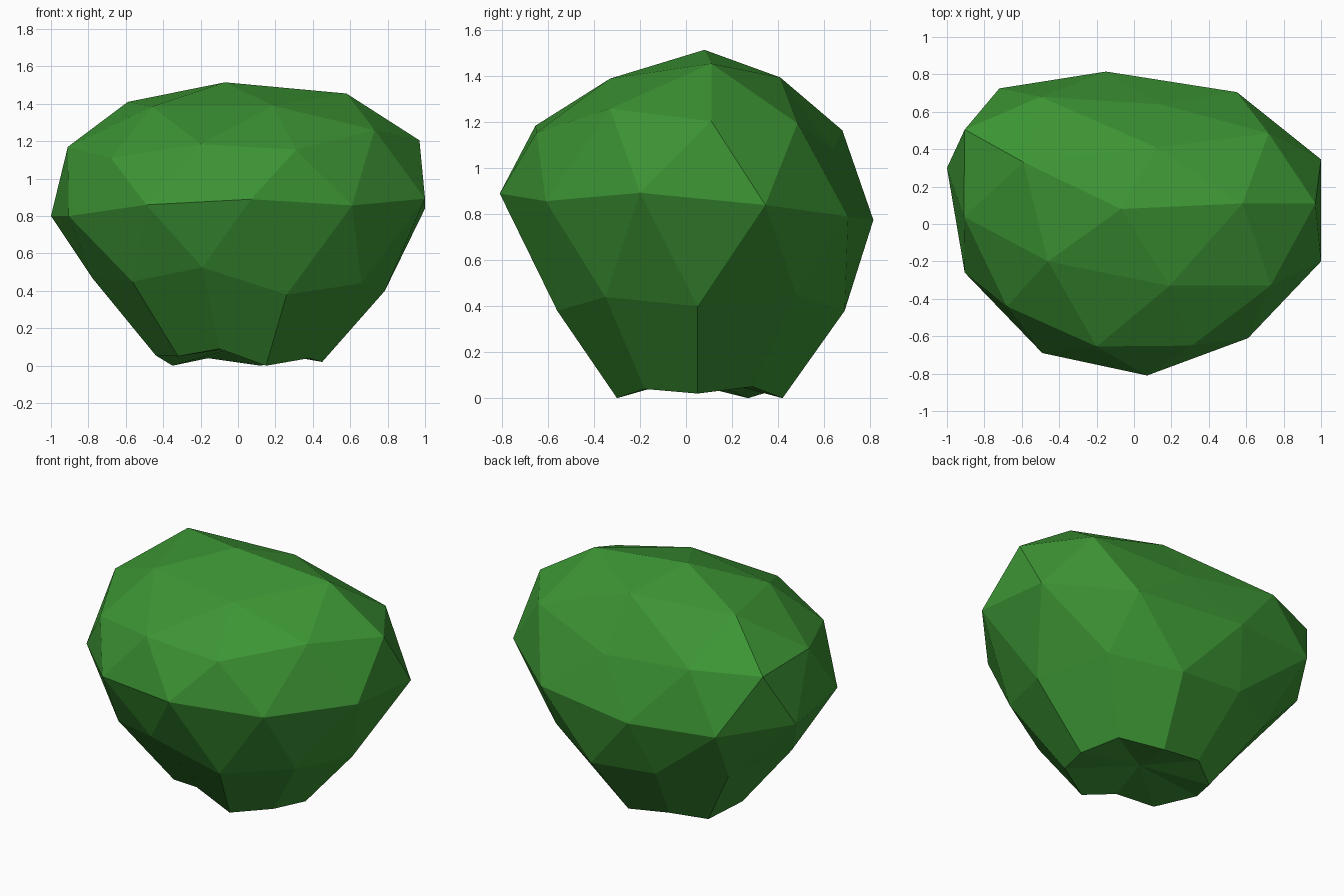
import bpy, bmesh, math

if "Cube" in bpy.data.objects:
    bpy.data.objects.remove(bpy.data.objects["Cube"])

# Ring profiles, counter-clockwise from +x, from the crown down to the base
CROWN = [(-.07, .08, 1.515)]
TOP = [(.58, .11, 1.455), (.12, .41, 1.395), (-.59, .33, 1.41), (-.46, -.2, 1.385), (.19, -.33, 1.39)]
UPPER = [(.97, .11, 1.205), (.72, .485, 1.195), (.14, .64, 1.08), (-.5, .68, 1.165), (-.905, .505, 1.16),
         (-.91, .04, 1.17), (-.68, -.44, 1.11), (-.2, -.655, 1.185), (.31, -.65, 1.155), (.73, -.33, 1.26)]
MIDDLE = [(1, .345, .84), (.55, .705, .79), (-.15, .815, .775), (-.72, .725, .8), (-1, .3, .8),
          (-.905, -.26, .8), (-.49, -.69, .86), (.07, -.81, .89), (.61, -.61, .857), (1, -.2, .893)]
LOWER = [(.785, .05, .4), (.6, .48, .45), (.2, .69, .38), (-.25, .67, .42), (-.62, .45, .42),
         (-.78, .03, .47), (-.565, -.42, .45), (-.19, -.62, .525), (.26, -.56, .38), (.66, -.35, .44)]
BASE = [(.45, .05, .02), (.36, .29, .05), (.12, .42, 0), (-.16, .4, .04), (-.35, .27, 0),
        (-.44, .05, .055), (-.32, -.2, .05), (-.1, -.28, .09), (.15, -.3, 0), (.38, -.18, .04)]

bm = bmesh.new()
bmesh.ops.create_icosphere(bm, subdivisions=2, radius=1)


def around(v):
    return (math.atan2(v.co.y, v.co.x) + .01) % math.tau


# Push each ring of the icosphere to its irregular place
ordered = sorted(bm.verts, key=lambda v: -v.co.z)
rings, start = [], 0
for profile in (CROWN, TOP, UPPER, MIDDLE, LOWER):
    ring = sorted(ordered[start:start + len(profile)], key=around)
    rings.append((ring, profile))
    start += len(profile)
for ring, profile in rings:
    for v, co in zip(ring, profile):
        v.co = co

# Replace the lower pole with a narrow base and a shallow hollow underside
bmesh.ops.delete(bm, geom=ordered[start:], context='VERTS')
lower = rings[-1][0]
base = [bm.verts.new(co) for co in BASE]
hollow = bm.verts.new((0, .05, .1))
for i in range(10):
    j = (i + 1) % 10
    bm.faces.new((lower[i], base[i], base[j], lower[j]))
    bm.faces.new((base[i], hollow, base[j]))
bmesh.ops.recalc_face_normals(bm, faces=bm.faces[:])

mesh = bpy.data.meshes.new("bush")
bm.to_mesh(mesh)
bm.free()

# Single leaf colour
leaf = bpy.data.materials.new("leaf_green")
leaf.diffuse_color = (.045, .296, .034, 1)
leaf.use_nodes = True
leaf.node_tree.nodes["Principled BSDF"].inputs["Base Color"].default_value = leaf.diffuse_color
mesh.materials.append(leaf)
bush = bpy.data.objects.new("bush", mesh)
bpy.context.collection.objects.link(bush)
